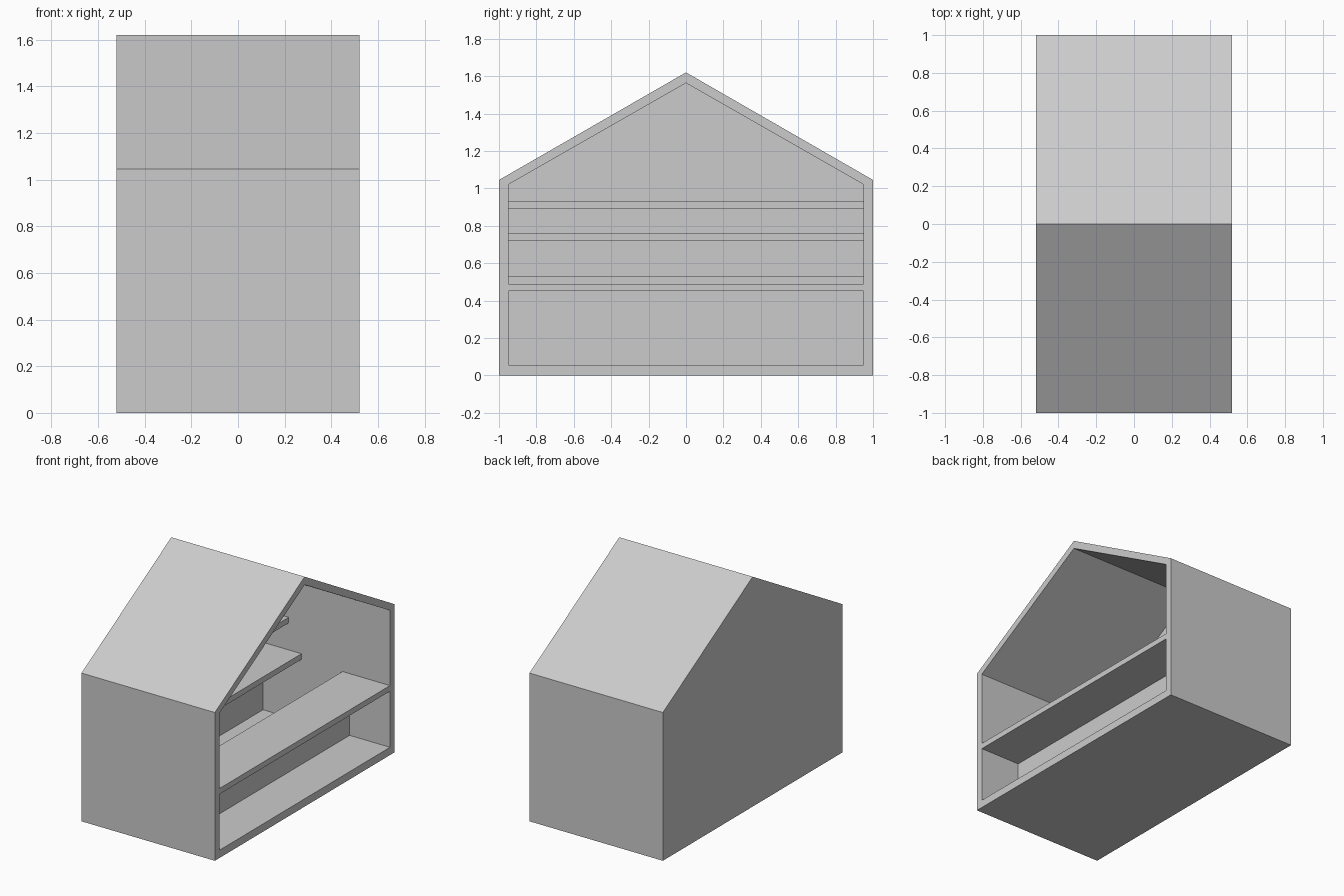
import bpy
import bmesh

cube = bpy.data.objects.get("Cube")
if cube:
    bpy.data.objects.remove(cube, do_unlink=True)

grey = bpy.data.materials.new("plain_grey")
grey.use_nodes = True
grey.diffuse_color = (0.6, 0.6, 0.6, 1)
grey.node_tree.nodes["Principled BSDF"].inputs["Base Color"].default_value = (0.6, 0.6, 0.6, 1)

HALF_X = 0.52   # open side is at +x
BACK_X = -0.47  # inner face of the closed side
WALL_Y = 0.95   # inner face of the end walls
FLOOR_Z = 0.055


def add_object(name, bm):
    bmesh.ops.recalc_face_normals(bm, faces=bm.faces)
    mesh = bpy.data.meshes.new(name)
    bm.to_mesh(mesh)
    bm.free()
    mesh.materials.append(grey)
    obj = bpy.data.objects.new(name, mesh)
    bpy.context.collection.objects.link(obj)
    return obj


def gable(bm, x, half_width, base, eave, ridge):
    """Ring of house-shaped profile points at a given x."""
    points = [(-half_width, base), (half_width, base), (half_width, eave),
              (0, ridge), (-half_width, eave)]
    return [bm.verts.new((x, y, z)) for y, z in points]


def bridge(bm, a, b):
    for i in range(len(a)):
        j = (i + 1) % len(a)
        bm.faces.new((a[i], a[j], b[j], b[i]))


def board(name, x0, x1, z0, z1):
    """Board running between the two end walls."""
    bm = bmesh.new()
    bmesh.ops.create_cube(bm, size=1)
    for v in bm.verts:
        v.co.x = x1 if v.co.x > 0 else x0
        v.co.y = WALL_Y if v.co.y > 0 else -WALL_Y
        v.co.z = z1 if v.co.z > 0 else z0
    return add_object(name, bm)


# Gabled shell, hollow and open on one side
bm = bmesh.new()
outer = (1.0, 0, 1.045, 1.62)
inner = (WALL_Y, FLOOR_Z, 1.02, 1.563)
rings = [gable(bm, -HALF_X, *outer), gable(bm, HALF_X, *outer),
         gable(bm, HALF_X, *inner), gable(bm, BACK_X, *inner)]
for a, b in zip(rings, rings[1:]):
    bridge(bm, a, b)
bm.faces.new(rings[0])
bm.faces.new(rings[-1])
add_object("house_shell", bm)

# Bench along the opening with its upright panel
board("front_bench", 0.15, HALF_X, 0.45, 0.49)
board("bench_panel", 0.165, 0.205, FLOOR_Z, 0.45)

# Stepped shelves on the closed wall, shallower towards the top
shelves = [("lower_shelf", -0.17, 0.49), ("middle_shelf", -0.27, 0.72),
           ("upper_shelf", -0.37, 0.89)]
for name, front_x, z in shelves:
    board(name, BACK_X, front_x, z, z + 0.04)
